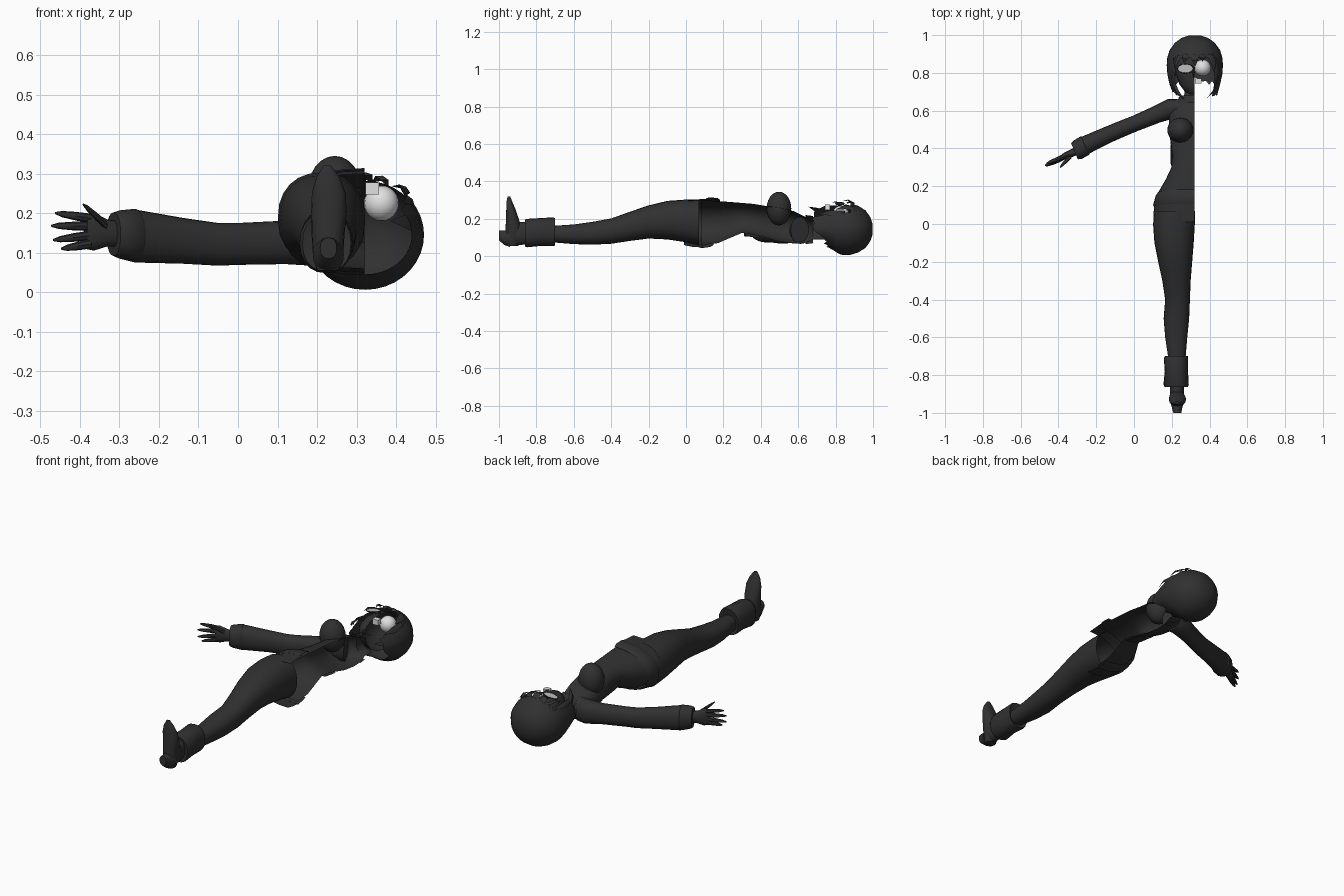
import bpy, bmesh, math, random
from mathutils import Vector

if "Cube" in bpy.data.objects:
    bpy.data.objects.remove(bpy.data.objects["Cube"])

random.seed(4)
MID = 0.32  # plane where the half body is cut open
X, Y, Z = Vector((1, 0, 0)), Vector((0, 1, 0)), Vector((0, 0, 1))


def material(name, v):
    m = bpy.data.materials.new(name)
    m.diffuse_color = (v, v, v, 1)
    m.use_nodes = True
    m.node_tree.nodes["Principled BSDF"].inputs["Base Color"].default_value = m.diffuse_color
    return m


DARK = material("charcoal", 0.03)
WHITE = material("off_white", 0.75)
GREY = material("lens_grey", 0.5)


def finish(name, bm, mat=DARK):
    bmesh.ops.recalc_face_normals(bm, faces=bm.faces)
    me = bpy.data.meshes.new(name)
    bm.to_mesh(me)
    bm.free()
    me.materials.append(mat)
    ob = bpy.data.objects.new(name, me)
    bpy.context.collection.objects.link(ob)
    return ob


def tube(name, rings, u=X, v=Z, start=0, sweep=360, n=20, caps=True, tilt=0, power=0.9):
    """Loft of rings (x, y, z, radius along u, radius along v)."""
    bm = bmesh.new()
    closed = sweep == 360
    rows = []
    for x, y, z, a, b in rings:
        row = []
        for i in range(n if closed else n + 1):
            t = math.radians(start + sweep * i / n)
            c, s = math.cos(t), math.sin(t)
            c = math.copysign(abs(c) ** power, c)
            s = math.copysign(abs(s) ** power, s)
            p = Vector((x, y, z)) + u * a * c + v * b * s
            p.y += tilt * b * s
            row.append(bm.verts.new(p))
        rows.append(row)
    for r, q in zip(rows, rows[1:]):
        for i in range(n):
            j = (i + 1) % len(r)
            bm.faces.new((r[i], r[j], q[j], q[i]))
    if closed and caps:
        bm.faces.new(rows[0])
        bm.faces.new(rows[-1])
    return finish(name, bm)


def half(name, profile, start=90, sweep=180, **kw):
    """Open half shell from (y, width, low z, high z)."""
    rings = [(MID, y, (lo + hi) / 2, w, (hi - lo) / 2) for y, w, lo, hi in profile]
    return tube(name, rings, start=start, sweep=sweep, n=14, **kw)


def along_y(name, profile, **kw):
    """Closed tube from (y, low x, high x, low z, high z)."""
    return tube(name, [((a + b) / 2, y, (c + d) / 2, (b - a) / 2, (d - c) / 2)
                       for y, a, b, c, d in profile], **kw)


def ball(name, c, r, mat=DARK, seg=20):
    bm = bmesh.new()
    bmesh.ops.create_uvsphere(bm, u_segments=seg, v_segments=seg // 2 + 2, radius=1)
    for v in bm.verts:
        v.co = Vector(c) + Vector(v.co[i] * r[i] for i in range(3))
    return finish(name, bm, mat)


def spike(name, base, tip, w, normal):
    """Thin pointed lock of hair."""
    base, tip, normal = Vector(base), Vector(tip), Vector(normal).normalized()
    side = (tip - base).cross(normal).normalized() * w
    mid = base.lerp(tip, 0.5) + normal * 0.012
    bm = bmesh.new()
    a, b, c, d, e, t = [bm.verts.new(p) for p in
                        (base - side, base + normal * 0.01, base + side,
                         mid - side * 0.8, mid + side * 0.8, tip)]
    m = bm.verts.new(mid + normal * 0.006)
    for f in ((a, b, m, d), (b, c, e, m), (d, m, t), (m, e, t)):
        bm.faces.new(f)
    return finish(name, bm)


# torso, neck and clothing as open half shells
half("torso", [(0.08, .2, .06, .3), (.17, .19, .07, .295), (.24, .15, .1, .29),
               (.3, .122, .125, .285), (.36, .118, .115, .28), (.42, .125, .1, .27),
               (.5, .135, .078, .26), (.58, .135, .068, .24), (.63, .125, .07, .215),
               (.66, .09, .08, .2), (.68, .055, .09, .195), (.74, .045, .09, .19)])
half("hips", [(0, .212, .06, .3), (.05, .217, .05, .304), (.1, .213, .047, .308)], tilt=0.1)
half("belt", [(.09, .214, .05, .31), (.1, .219, .043, .314),
              (.15, .205, .05, .312), (.165, .195, .06, .3)], tilt=0.15)
half("jacket_hem", [(.31, .124, .115, .285), (.33, .128, .106, .286), (.42, .127, .094, .272)],
     start=180, sweep=90)
ball("breast", (.245, .497, .255), (.069, .066, .09))
half("collar", [(.64, .1, .065, .22), (.68, .075, .07, .215)])

# leg, ankle warmer and heeled shoe
along_y("leg", [(.07, .108, .322, .06, .302), (0, .101, .322, .075, .303), (-.1, .108, .316, .09, .296),
                (-.2, .128, .308, .095, .272), (-.3, .15, .3, .082, .238), (-.4, .165, .296, .067, .202),
                (-.5, .157, .292, .062, .184), (-.6, .165, .282, .065, .17), (-.72, .183, .272, .075, .162)],
        caps=False, n=24)
along_y("ankle_warmer", [(-.71, .185, .27, .08, .16), (-.7, .163, .285, .057, .203),
                         (-.71, .158, .287, .054, .208), (-.78, .163, .286, .055, .204),
                         (-.85, .156, .29, .048, .2), (-.862, .163, .286, .052, .196),
                         (-.855, .185, .265, .08, .165)])
along_y("ankle", [(-.85, .19, .266, .065, .185), (-.92, .19, .266, .055, .18)])
tube("shoe", [(.228, -.93, .055, .028, .03), (.228, -.925, .09, .038, .04), (.228, -.922, .15, .042, .043),
              (.23, -.928, .2, .045, .034), (.23, -.936, .25, .043, .025),
              (.228, -.944, .29, .03, .016), (.226, -.947, .32, .01, .007)], v=Y)
along_y("heel", [(-.94, .19, .268, .05, .14), (-.97, .2, .256, .06, .138), (-1, .208, .25, .085, .138)])

# sleeved arm
across = Vector((.39, -.92, 0))
tube("sleeve", [(.25, .61, .14, .055, .07), (.2, .612, .132, .054, .066), (.12, .58, .126, .046, .055),
                (0, .53, .122, .042, .053), (-.05, .51, .121, .043, .054), (-.14, .472, .13, .044, .058),
                (-.26, .416, .142, .049, .067)], u=across)
tube("sleeve_cuff", [(-.25, .42, .142, .046, .06), (-.26, .415, .143, .054, .068), (-.3, .392, .146, .053, .061),
                     (-.315, .385, .147, .046, .055)], u=across)

# hand with five fingers
tube("palm", [(-.29, .392, .145, .022, .032), (-.33, .375, .15, .02, .034),
              (-.365, .36, .153, .018, .048), (-.385, .35, .153, .012, .044)], u=across, n=12)
fingers = [((-.375, .355, .187), (-.462, .322, .2)), ((-.38, .355, .167), (-.472, .31, .168)),
           ((-.38, .352, .143), (-.467, .306, .132)), ((-.375, .35, .122), (-.447, .312, .11)),
           ((-.335, .36, .17), (-.392, .3, .222))]
for i, (a, b) in enumerate(fingers):
    a, b = Vector(a), Vector(b)
    rings = [(*a.lerp(b, t), r, r) for t, r in ((0, .012), (.4, .011), (.8, .008), (1, .003))]
    tube("finger_%d" % i if i < 4 else "thumb", rings, u=across, n=8)

# half face, nose and ear
half("face", [(.685, .02, .19, .235), (.7, .05, .15, .25), (.74, .08, .1, .268), (.8, .1, .07, .272),
              (.87, .108, .06, .268), (.93, .09, .07, .24), (.97, .04, .1, .2)])
spike("nose", (.312, .83, .265), (.316, .775, .287), .012, Z)
ball("ear", (.215, .81, .15), (.012, .03, .022), seg=10)

# eyeball, teeth and half spectacles
ball("eyeball", (.363, .827, .225), (.044, .044, .045), WHITE)
bm = bmesh.new()
bmesh.ops.create_cube(bm, size=1)
for v in bm.verts:
    v.co = Vector((.34 + v.co.x * .034, .757 + v.co.y * .028, .262 + v.co.z * .03))
finish("teeth", bm, WHITE)
bm = bmesh.new()
bmesh.ops.create_circle(bm, cap_ends=True, radius=1, segments=20)
for v in bm.verts:
    v.co = Vector((.272 + v.co.x * .042, .823 + v.co.y * .023, .281 + v.co.x * .006))
finish("lens", bm, GREY)
bpy.ops.mesh.primitive_torus_add(major_segments=24, minor_segments=6, major_radius=.043, minor_radius=.003,
                                 location=(.272, .823, .281), rotation=(0, -.14, 0))
frame = bpy.context.object
frame.name = "spectacle_frame"
frame.scale.y = .56
frame.data.materials.append(DARK)

# bobbed hair shell with a face opening and ragged hem
bm = bmesh.new()
N = 36
shape = [(.997, .035, .03), (.985, .07, .065), (.96, .105, .1), (.92, .134, .125), (.88, .146, .137),
         (.84, .149, .139), (.79, .145, .132), (.74, .134, .118), (.695, .118, .1)]
rows = []
for k, (y, a, b) in enumerate(shape):
    row = []
    for i in range(N):
        t = 2 * math.pi * i / N
        # the nape is shorter than the side locks
        drop = max(0, -math.sin(t)) * max(0, .84 - y) * .55
        rag = random.uniform(-.022, .012) if k == len(shape) - 1 else 0
        row.append(bm.verts.new((.322 + a * math.cos(t), y + drop + rag, .145 + b * math.sin(t))))
    rows.append(row)
bm.faces.new(rows[0])
for k in range(len(rows) - 1):
    for i in range(N):
        j = (i + 1) % N
        mid_angle = 360 * (i + .5) / N
        if shape[k + 1][0] < .87 and 35 < mid_angle < 145:
            continue
        bm.faces.new((rows[k][i], rows[k][j], rows[k + 1][j], rows[k + 1][i]))
bmesh.ops.delete(bm, geom=[v for v in bm.verts if not v.link_faces], context='VERTS')
finish("hair", bm)

# fringe and side locks
locks = [((.24, .895, .255), (.215, .82, .262), .02), ((.28, .9, .272), (.265, .855, .285), .022),
         ((.32, .9, .276), (.325, .835, .295), .022), ((.36, .9, .272), (.362, .86, .283), .022),
         ((.405, .9, .255), (.425, .8, .25), .022), ((.435, .85, .225), (.42, .70, .225), .022),
         ((.21, .85, .22), (.225, .69, .235), .02), ((.45, .76, .17), (.385, .665, .18), .025),
         ((.195, .76, .17), (.235, .67, .18), .022), ((.21, .74, .22), (.27, .655, .265), .018)]
for i, (a, b, w) in enumerate(locks):
    spike("hair_lock_%d" % i, a, b, w, (a[0] - .322, 0, a[2] - .145))

# smooth shading with sharp edges kept
bpy.ops.object.select_all(action='SELECT')
bpy.context.view_layer.objects.active = frame
bpy.ops.object.shade_smooth_by_angle(angle=math.radians(40))
